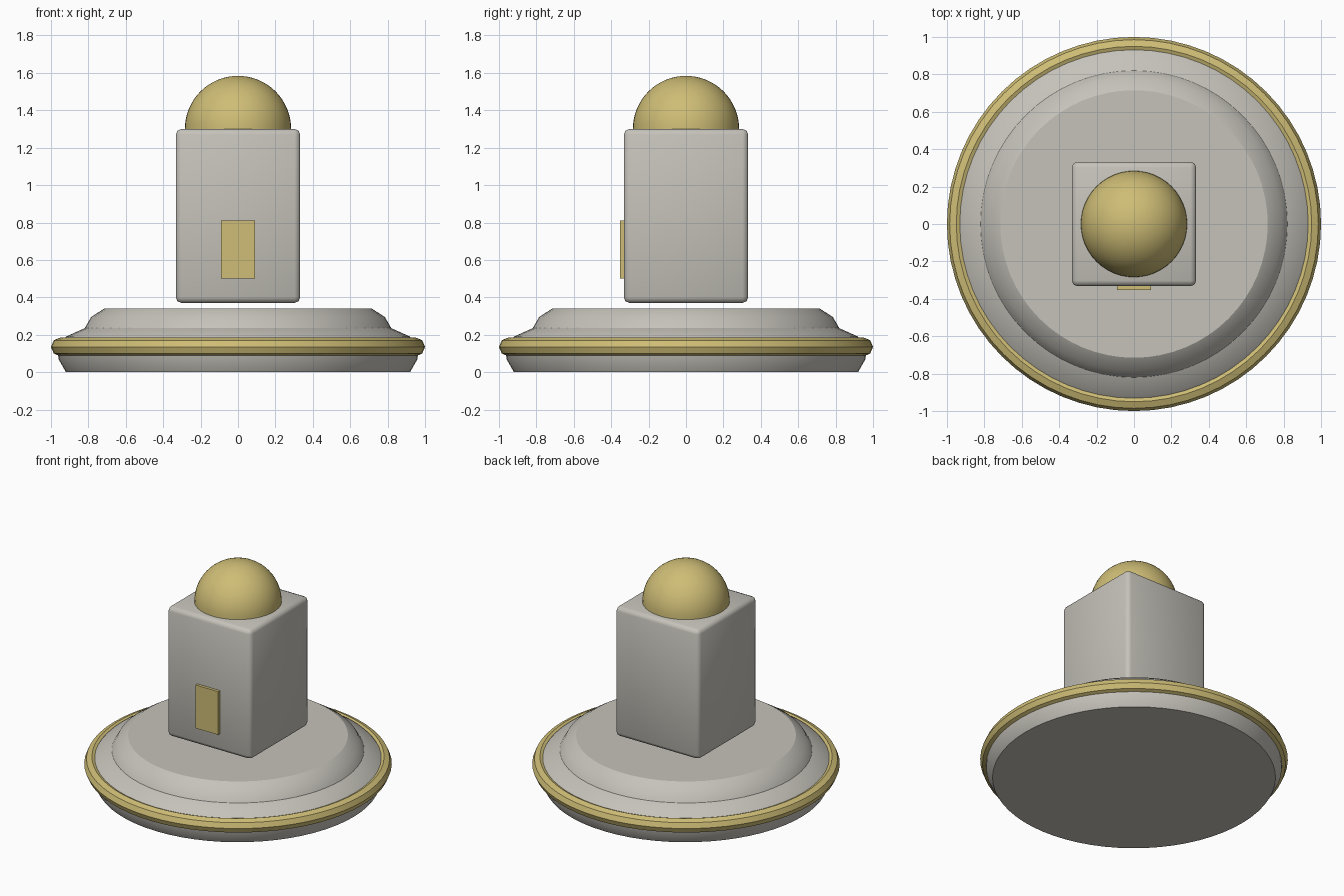
import bpy, bmesh, math
from mathutils import Matrix

cube = bpy.data.objects.get("Cube")
if cube:
    bpy.data.objects.remove(cube, do_unlink=True)


def material(name, rgb):
    mat = bpy.data.materials.new(name)
    mat.use_nodes = True
    mat.diffuse_color = (*rgb, 1)
    mat.node_tree.nodes["Principled BSDF"].inputs["Base Color"].default_value = (*rgb, 1)
    return mat


def finish(name, bm, mat, angle=None):
    bmesh.ops.recalc_face_normals(bm, faces=bm.faces)
    mesh = bpy.data.meshes.new(name)
    bm.to_mesh(mesh)
    bm.free()
    mesh.materials.append(mat)
    obj = bpy.data.objects.new(name, mesh)
    bpy.context.collection.objects.link(obj)
    if angle:
        bpy.ops.object.select_all(action="DESELECT")
        obj.select_set(True)
        bpy.context.view_layer.objects.active = obj
        bpy.ops.object.shade_smooth_by_angle(angle=math.radians(angle))
    return obj


def lathe(name, profile, mat, angle, steps=64, closed=False):
    """Spin a (radius, height) profile around z."""
    bm = bmesh.new()
    verts = [bm.verts.new((r, 0, z)) for r, z in profile]
    pairs = list(zip(verts, verts[1:]))
    if closed:
        pairs.append((verts[-1], verts[0]))
    edges = [bm.edges.new(p) for p in pairs]
    bmesh.ops.spin(bm, geom=verts + edges, axis=(0, 0, 1), cent=(0, 0, 0),
                   angle=math.tau, steps=steps)
    bmesh.ops.remove_doubles(bm, verts=bm.verts, dist=0.0001)
    return finish(name, bm, mat, angle)


def box(name, size, centre, mat, bevel=0):
    bm = bmesh.new()
    bmesh.ops.create_cube(bm, size=1, matrix=Matrix.Translation(centre) @ Matrix.Diagonal((*size, 1)))
    if bevel:
        bmesh.ops.bevel(bm, geom=bm.edges[:], offset=bevel, segments=2,
                        profile=0.5, affect="EDGES")
    return finish(name, bm, mat, 60 if bevel else None)


stone = material("warm grey stone", (0.56, 0.54, 0.49))
gold = material("pale gold", (0.62, 0.51, 0.18))

# Stepped round base
lathe("base", [(0, 0), (0.92, 0), (0.96, 0.07), (0.965, 0.14), (0.92, 0.19),
               (0.82, 0.235), (0.785, 0.295), (0.715, 0.34), (0, 0.34)], stone, 29)

# Octagonal-section ring around the base
ring = [(0.947 + 0.05 * math.cos(i * math.tau / 8), 0.135 + 0.05 * math.sin(i * math.tau / 8))
        for i in range(8)]
ring = [(r + 0.003, z) for r, z in ring]
lathe("base_ring", ring, gold, 30, closed=True)

# Tower hovering just above the base, with a door plate on the front
box("tower", (0.665, 0.665, 0.93), (0, 0, 0.835), stone, bevel=0.03)
box("door", (0.18, 0.03, 0.31), (0, -0.338, 0.655), gold)

# Half-round dome with a closed underside
dome = [(0, 1.3)] + [(0.284 * math.cos(i * math.pi / 32), 1.3 + 0.284 * math.sin(i * math.pi / 32))
                     for i in range(17)]
lathe("dome", dome, gold, 40, steps=48)
